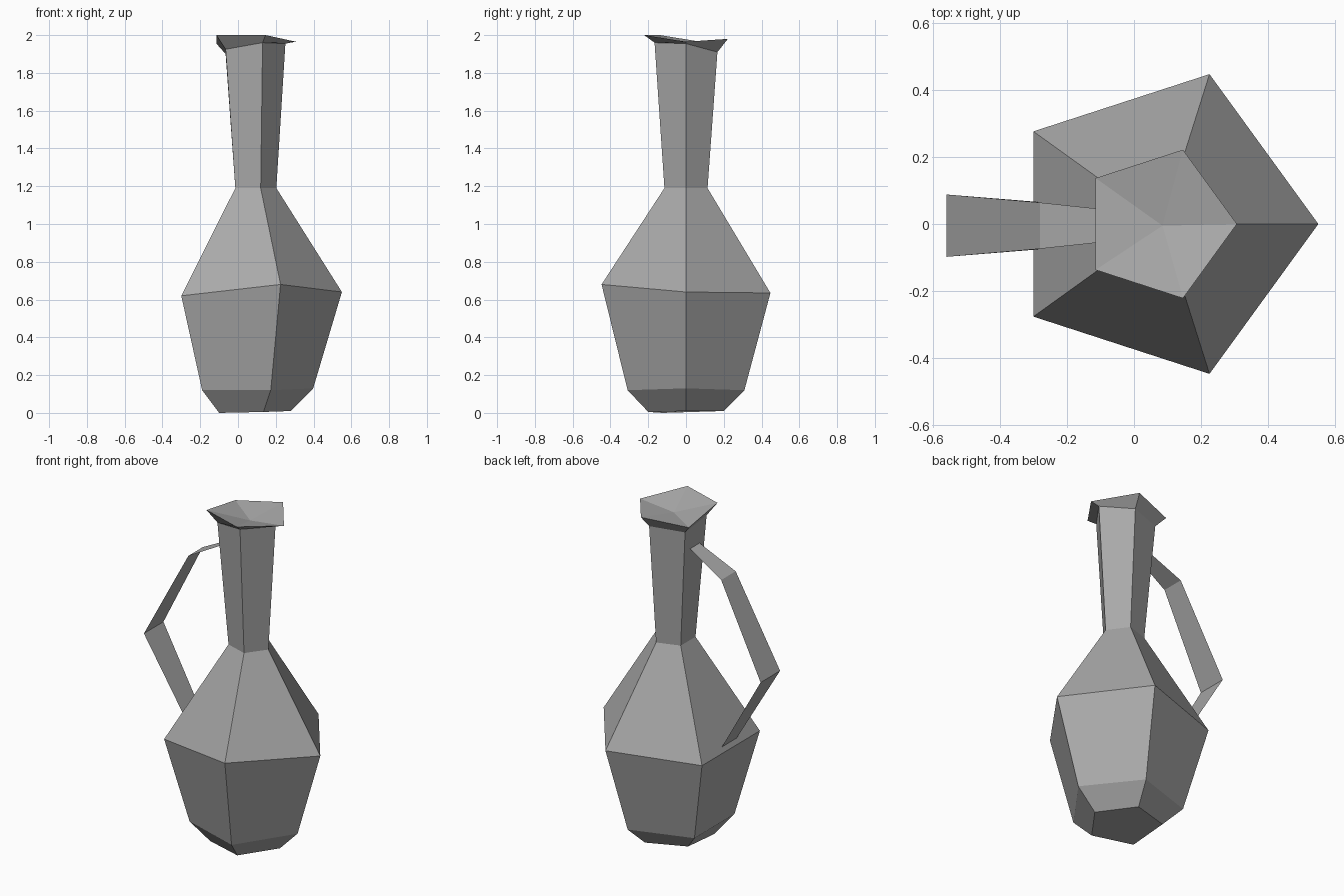
import bpy
import bmesh
from math import cos, sin, tau
from mathutils import Vector

cube = bpy.data.objects.get("Cube")
if cube:
    bpy.data.objects.remove(cube, do_unlink=True)

SIDES = 5

# Plain grey clay
clay = bpy.data.materials.new("grey_clay")
clay.use_nodes = True
clay.diffuse_color = (0.4, 0.4, 0.4, 1)
clay.node_tree.nodes["Principled BSDF"].inputs["Base Color"].default_value = clay.diffuse_color


def finish(bm, name, recalc=False):
    """Turn a bmesh into a flat-shaded clay object."""
    if recalc:
        bmesh.ops.recalc_face_normals(bm, faces=bm.faces)
    mesh = bpy.data.meshes.new(name)
    bm.to_mesh(mesh)
    bm.free()
    mesh.materials.append(clay)
    obj = bpy.data.objects.new(name, mesh)
    bpy.context.collection.objects.link(obj)
    return obj


def add_ring(bm, centre_x, radius, heights):
    """Five corners around the jug axis, each with its own height."""
    ring = []
    for i, z in enumerate(heights):
        angle = tau * i / SIDES
        ring.append(bm.verts.new((centre_x + radius * cos(angle), radius * sin(angle), z)))
    return ring


# Jug body: five-sided profile with slightly uneven, hand-made rings
profile = [
    (0.07, 0.21, (0.01, 0.01, 0.02, 0.0, 0.005)),      # foot
    (0.073, 0.325, (0.13, 0.12, 0.12, 0.12, 0.12)),    # lower belly
    (0.08, 0.47, (0.64, 0.635, 0.62, 0.62, 0.68)),     # shoulder
    (0.083, 0.12, (1.19, 1.19, 1.19, 1.19, 1.19)),     # neck base
    (0.076, 0.175, (1.955, 1.91, 1.9, 1.925, 1.96)),   # neck top
    (0.074, 0.233, (1.965, 1.98, 1.955, 2.0, 2.0)),    # lip
]
bm = bmesh.new()
rings = [add_ring(bm, *row) for row in profile]
for low, high in zip(rings, rings[1:]):
    for i in range(SIDES):
        j = (i + 1) % SIDES
        bm.faces.new((low[i], low[j], high[j], high[i]))
bm.faces.new(rings[0][::-1])

# Shallow dished top closing the lip
dish = bm.verts.new((0.085, -0.005, 1.94))
for i in range(SIDES):
    bm.faces.new((rings[-1][i], rings[-1][(i + 1) % SIDES], dish))
finish(bm, "jug_body", recalc=True)

# Handle: a flat strap bent along a path of (x, z, half width)
path = [(-0.055, 1.775, 0.045), (-0.28, 1.655, 0.069),
        (-0.56, 1.12, 0.093), (-0.275, 0.63, 0.07)]
bm = bmesh.new()
pairs = [[bm.verts.new(Vector((x, side * w - 0.005, z))) for side in (-1, 1)]
         for x, z, w in path]
for a, b in zip(pairs, pairs[1:]):
    bm.faces.new((a[0], a[1], b[1], b[0]))
finish(bm, "strap_handle")
